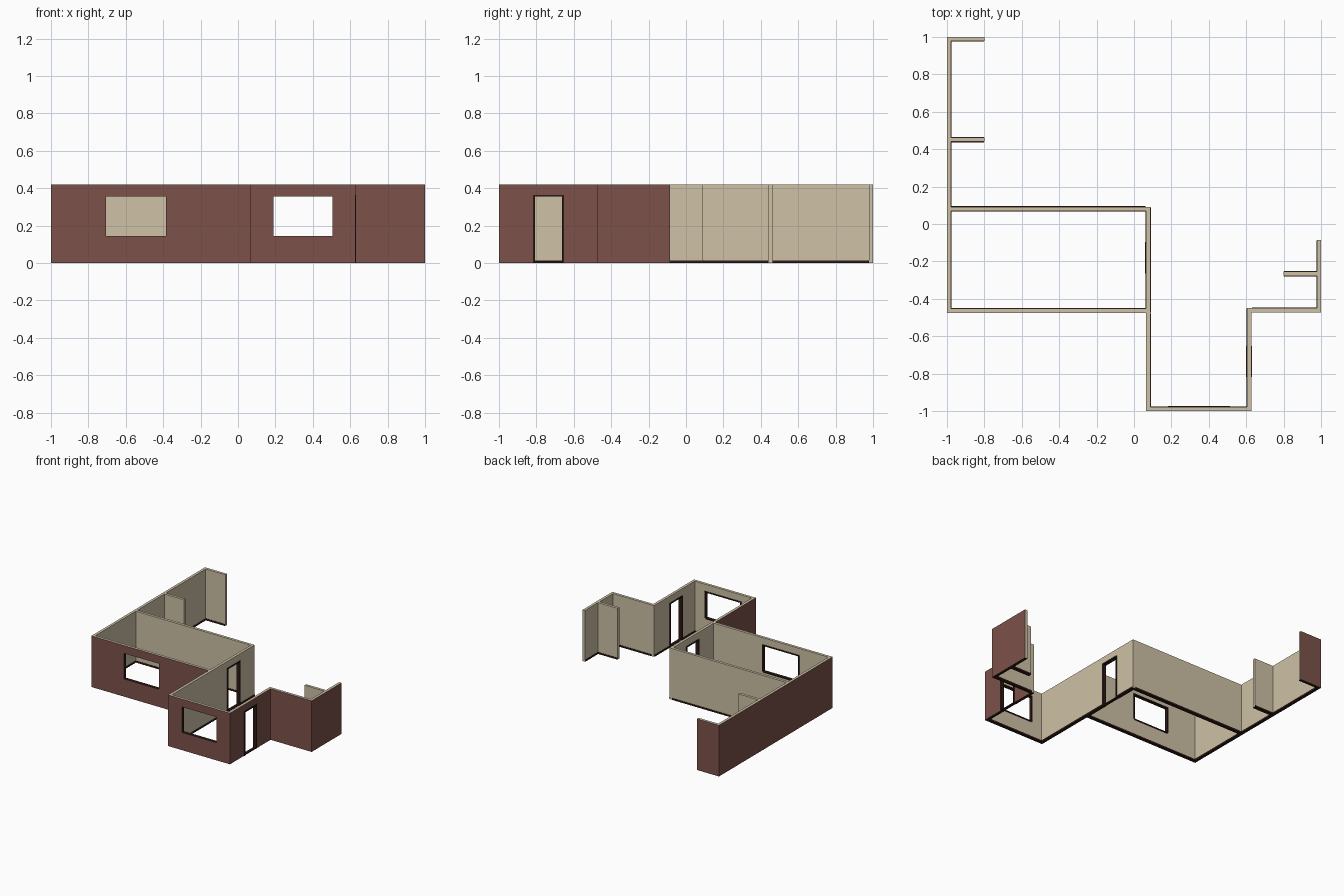
import bpy, bmesh

if "Cube" in bpy.data.objects:
    bpy.data.objects.remove(bpy.data.objects["Cube"])

def material(name, rgb):
    m = bpy.data.materials.new(name)
    m.diffuse_color = (*rgb, 1)
    m.use_nodes = True
    m.node_tree.nodes["Principled BSDF"].inputs["Base Color"].default_value = m.diffuse_color
    return m

MATS = [material("beige_plaster", (0.62, 0.54, 0.385)),
        material("red_brown_outside", (0.20, 0.085, 0.068)),
        material("dark_trim", (0.025, 0.010, 0.007))]
BEIGE, RED, DARK = 0, 1, 2
H, T = 0.42, 0.022          # wall height and thickness

def finish(name, bm):
    bmesh.ops.remove_doubles(bm, verts=bm.verts, dist=1e-5)
    me = bpy.data.meshes.new(name)
    bm.to_mesh(me)
    bm.free()
    for m in MATS:
        me.materials.append(m)
    bpy.context.collection.objects.link(bpy.data.objects.new(name, me))

def add_box(bm, lo, hi, mat):
    v = bmesh.ops.create_cube(bm, size=1)["verts"]
    for p in v:
        p.co = [(a + b) / 2 + c * (b - a) for a, b, c in zip(lo, hi, p.co)]
    for f in {f for p in v for f in p.link_faces}:
        f.material_index = mat

def wall(name, axis, start, end, base, red="", hole=None, thick=T):
    """Wall along x or y; base is its lower cross coordinate; hole = (a0, a1, z0, z1)."""
    other = "y" if axis == "x" else "x"
    def P(a, c, z):
        return (a, c, z) if axis == "x" else (c, a, z)
    us, zs = [start, end], [0, H]
    if hole:
        us = [start, hole[0], hole[1], end]
        zs = sorted({0, hole[2], hole[3], H})
    nu, nz = len(us) - 1, len(zs) - 1
    def solid(i, j):
        if not (0 <= i < nu and 0 <= j < nz):
            return False
        return not (hole and i == 1 and hole[2] <= zs[j] < hole[3])
    def colour(d):
        return RED if d in red.split() else BEIGE
    bm = bmesh.new()
    def quad(pts, mat):
        bm.faces.new([bm.verts.new(P(*p)) for p in pts]).material_index = mat
    c0, c1 = base, base + thick
    for i in range(nu):
        for j in range(nz):
            if not solid(i, j):
                continue
            a, b, z, w = us[i], us[i + 1], zs[j], zs[j + 1]
            for c, s in ((c0, "-"), (c1, "+")):
                quad([(a, c, z), (b, c, z), (b, c, w), (a, c, w)], colour(s + other))
            # ends, opening reveals, top and underside
            if not solid(i - 1, j):
                quad([(a, c0, z), (a, c1, z), (a, c1, w), (a, c0, w)], colour("-" + axis) if i == 0 else DARK)
            if not solid(i + 1, j):
                quad([(b, c0, z), (b, c1, z), (b, c1, w), (b, c0, w)], colour("+" + axis) if i == nu - 1 else DARK)
            if not solid(i, j - 1):
                quad([(a, c0, z), (b, c0, z), (b, c1, z), (a, c1, z)], DARK)
            if not solid(i, j + 1):
                quad([(a, c0, w), (b, c0, w), (b, c1, w), (a, c1, w)], BEIGE if w == H else DARK)
    bmesh.ops.remove_doubles(bm, verts=bm.verts, dist=1e-5)
    bmesh.ops.recalc_face_normals(bm, faces=bm.faces)
    finish(name, bm)

    # skirting boards on the inside, trim around openings
    bm = bmesh.new()
    def strip(a, b, z, w, s, d):
        lo, hi = (c0 - d, c0) if s == "-" else (c1, c1 + d)
        add_box(bm, P(a, lo, z), P(b, hi, w), DARK)
    door = hole and hole[2] == 0
    for s in "-+":
        inside = colour(s + other) == BEIGE
        if inside:
            runs = [(start, hole[0]), (hole[1], end)] if door else [(start, end)]
            for a, b in runs:
                strip(a + 0.003, b - 0.003, 0, 0.014, s, 0.003)
        if hole and (inside or door):
            a, b, z, w = hole
            f = 0.009
            strip(a - f, a, z, w + f, s, 0.005)
            strip(b, b + f, z, w + f, s, 0.005)
            strip(a, b, w, w + f, s, 0.005)
            if not door:
                strip(a, b, z - f, z, s, 0.005)
    if bm.verts:
        finish(name + "_trim", bm)
    else:
        bm.free()

# left side of the house
wall("left_wall", "y", -0.475, 1, -1, "-x -y +y")
wall("back_wall_stub", "x", -1 + T, -0.8, 1 - T, "+y")
wall("left_partition_stub", "x", -1 + T, -0.8, 0.44)
wall("left_room_back_wall", "x", -1 + T, 0.065, 0.07)
wall("left_room_front_wall", "x", -1 + T, 0.065, -0.475, "-y", (-0.705, -0.385, 0.145, 0.355))

# middle wall: outside part, then inside part with a doorway
wall("porch_left_wall", "y", -1, -0.475, 0.065, "-x -y")
wall("middle_wall", "y", -0.475, 0.092, 0.065, "", (-0.255, -0.105, 0, 0.355))

# projecting front room
wall("front_wall", "x", 0.065 + T, 0.605, -1, "-y", (0.19, 0.505, 0.145, 0.355))
wall("entrance_wall", "y", -1, -0.45, 0.605, "+x -y", (-0.808, -0.662, 0, 0.355))

# right side
wall("right_front_wall", "x", 0.605 + T, 1 - T, -0.472, "-y")
wall("right_wall", "y", -0.472, -0.085, 1 - T, "+x -y")
wall("right_partition_stub", "x", 0.8, 1 - T, -0.277)

# doorway thresholds
for n, x, y0, y1 in (("entrance_threshold", 0.605, -0.808, -0.662), ("inner_threshold", 0.065, -0.255, -0.105)):
    bm = bmesh.new()
    add_box(bm, (x, y0, 0), (x + T, y1, 0.008), DARK)
    finish(n, bm)
